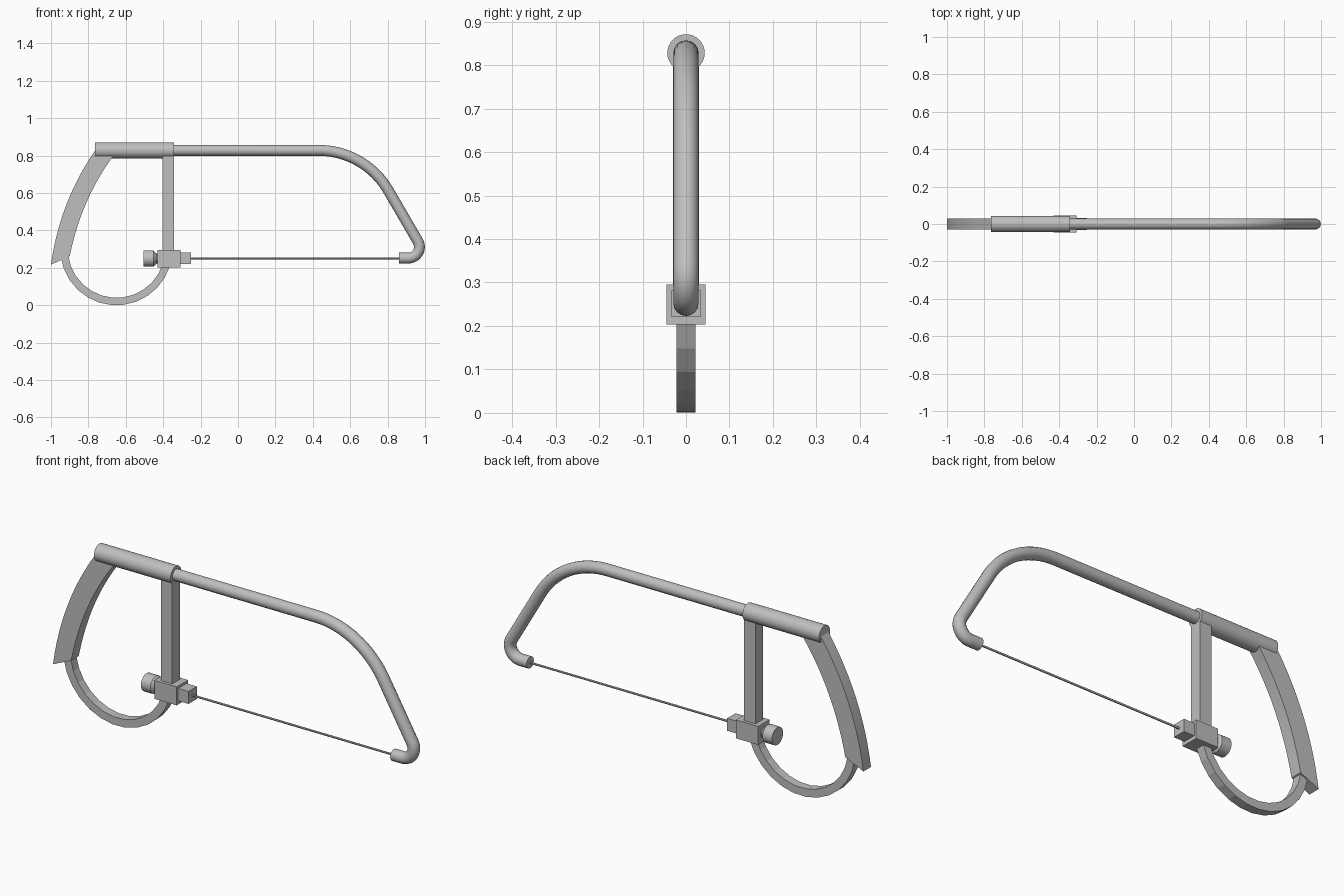
import bpy, bmesh, math
from mathutils import Vector

if "Cube" in bpy.data.objects:
    bpy.data.objects.remove(bpy.data.objects["Cube"])

metal = bpy.data.materials.new("plain_grey")
metal.diffuse_color = (0.52, 0.52, 0.52, 1)
metal.use_nodes = True
metal.node_tree.nodes["Principled BSDF"].inputs["Base Color"].default_value = metal.diffuse_color


def smooth(ob, angle=30):
    bpy.ops.object.select_all(action='DESELECT')
    ob.select_set(True)
    bpy.context.view_layer.objects.active = ob
    bpy.ops.object.shade_smooth_by_angle(angle=math.radians(angle))


def finish(bm, name):
    bmesh.ops.recalc_face_normals(bm, faces=bm.faces)
    me = bpy.data.meshes.new(name)
    bm.to_mesh(me)
    bm.free()
    me.materials.append(metal)
    ob = bpy.data.objects.new(name, me)
    bpy.context.collection.objects.link(ob)
    return ob


def box(name, x0, x1, y, z0, z1):
    bm = bmesh.new()
    bmesh.ops.create_cube(bm, size=1)
    for v in bm.verts:
        v.co = ((x0 + x1) / 2 + v.co.x * (x1 - x0), v.co.y * 2 * y,
                (z0 + z1) / 2 + v.co.z * (z1 - z0))
    return finish(bm, name)


def turned(name, profile, z, sides=32):
    """Solid of revolution about the x axis; profile is (x, radius)."""
    bm = bmesh.new()
    rings = [[bm.verts.new((x, r * math.cos(2 * math.pi * i / sides),
                            z + r * math.sin(2 * math.pi * i / sides)))
              for i in range(sides)] for x, r in profile]
    for a, b in zip(rings, rings[1:]):
        for i in range(sides):
            j = (i + 1) % sides
            bm.faces.new((a[i], a[j], b[j], b[i]))
    bm.faces.new(rings[0])
    bm.faces.new(rings[-1])
    ob = finish(bm, name)
    smooth(ob)
    return ob


def strip(name, outer, inner, y):
    """Solid band between two matching edge lines in the xz plane."""
    bm = bmesh.new()
    rows = [[bm.verts.new((p[0], s, p[1])) for p, s in
             ((o, -y), (o, y), (i, y), (i, -y))] for o, i in zip(outer, inner)]
    for a, b in zip(rows, rows[1:]):
        for k in range(4):
            m = (k + 1) % 4
            bm.faces.new((a[k], a[m], b[m], b[k]))
    bm.faces.new(rows[0])
    bm.faces.new(rows[-1])
    return finish(bm, name)


def bezier(a, b, c, n=12):
    a, b, c = Vector(a), Vector(b), Vector(c)
    return [a * (1 - t) ** 2 + b * 2 * t * (1 - t) + c * t * t
            for t in (i / n for i in range(n + 1))]


def arc(cx, cz, r, a0, a1, n):
    return [(cx + r * math.cos(math.radians(a0 + (a1 - a0) * i / n)),
             cz + r * math.sin(math.radians(a0 + (a1 - a0) * i / n)))
            for i in range(n + 1)]


# Bent frame tube: straight top, wide bend, tight hook back to the blade
path = [(-0.5, 0.828)] + arc(0.432, 0.398, 0.43, 90, 30, 20) \
    + arc(0.91, 0.312, 0.06, 30, -90, 16) + [(0.86, 0.252)]
cu = bpy.data.curves.new("frame_tube", 'CURVE')
cu.dimensions = '3D'
cu.bevel_depth = 0.029
cu.bevel_resolution = 6
cu.use_fill_caps = True
sp = cu.splines.new('POLY')
sp.points.add(len(path) - 1)
for p, (x, z) in zip(sp.points, path):
    p.co = (x, 0, z, 1)
tube = bpy.data.objects.new("frame_tube", cu)
bpy.context.collection.objects.link(tube)
bpy.ops.object.select_all(action='DESELECT')
tube.select_set(True)
bpy.context.view_layer.objects.active = tube
bpy.ops.object.convert(target='MESH')
tube = bpy.context.view_layer.objects.active
tube.data.materials.clear()
tube.data.materials.append(metal)
smooth(tube, 35)

# Sleeve around the rear of the tube
turned("sleeve", [(-0.765, 0.043), (-0.342, 0.043)], 0.828)

# Blade, clamp blocks and tension knob
turned("blade", [(-0.26, 0.005), (0.87, 0.005)], 0.251, 12)
box("clamp_block", -0.43, -0.307, 0.045, 0.203, 0.295)
box("blade_holder", -0.31, -0.25, 0.033, 0.221, 0.283)
turned("tension_knob", [(-0.505, 0.044), (-0.453, 0.044),
                        (-0.435, 0.026), (-0.42, 0.026)], 0.25)

# Upright post between sleeve and clamp
box("post", -0.404, -0.342, 0.03, 0.28, 0.81)

# Curved hand grip
grip = strip("grip", bezier((-1.0, 0.217), (-0.953, 0.555), (-0.763, 0.83)),
             bezier((-0.9, 0.262), (-0.8375, 0.569), (-0.665, 0.80)), 0.03)
smooth(grip)

# Faceted knuckle guard
strip("knuckle_guard", arc(-0.65, 0.3, 0.3, -4.6, -172.3, 13),
      arc(-0.65, 0.3, 0.26, -4.6, -172.3, 13), 0.022)
